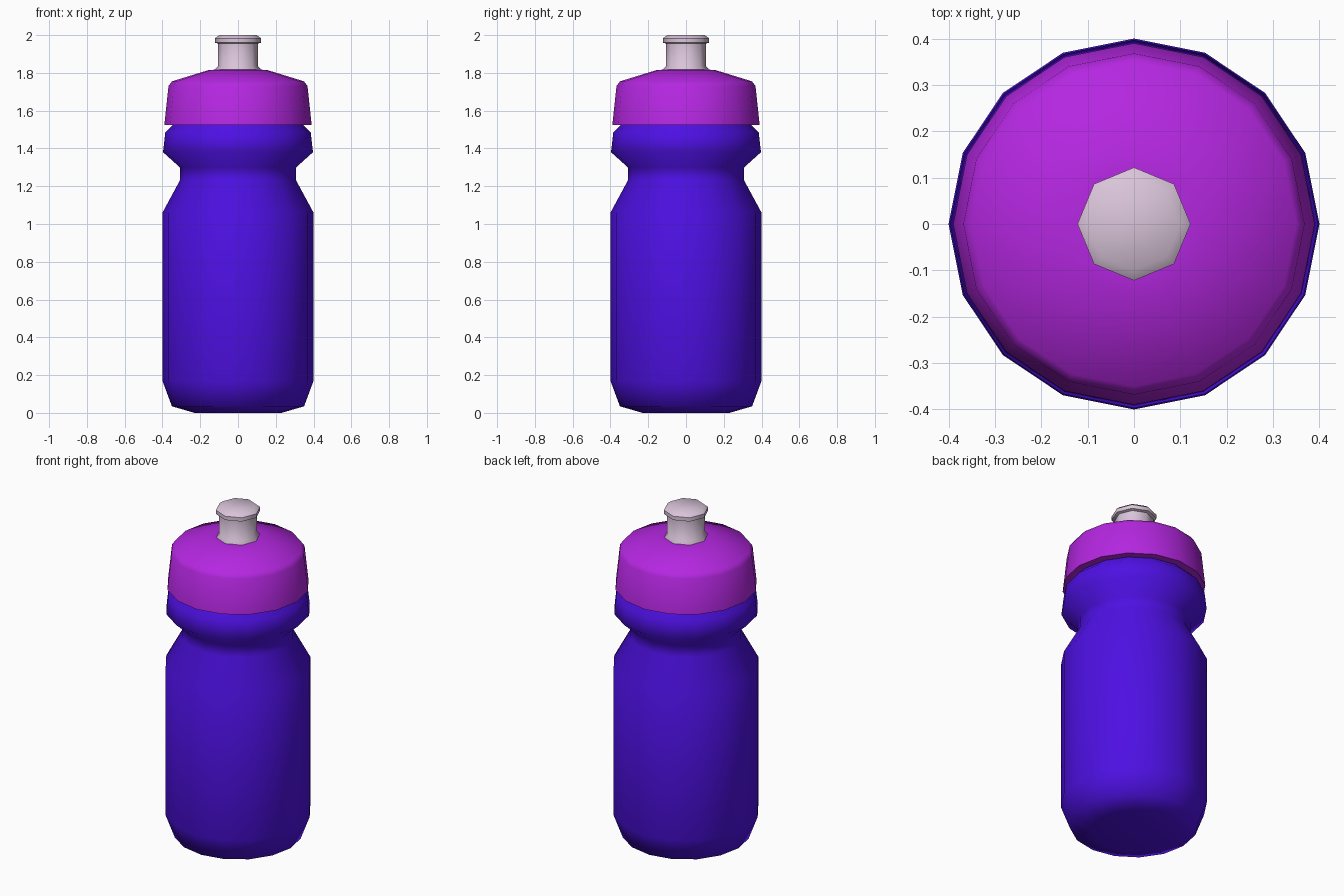
import bpy, bmesh, math

if "Cube" in bpy.data.objects:
    bpy.data.objects.remove(bpy.data.objects["Cube"])


def material(name, rgb):
    m = bpy.data.materials.new(name)
    m.diffuse_color = (*rgb, 1)
    m.use_nodes = True
    m.node_tree.nodes["Principled BSDF"].inputs["Base Color"].default_value = m.diffuse_color
    return m


def lathe(name, profile, sides, mat, smooth_angle):
    """Spin a (radius, height) profile around z and cap both ends."""
    bm = bmesh.new()
    rings = []
    for r, z in profile:
        rings.append([bm.verts.new((r * math.cos(2 * math.pi * i / sides),
                                    r * math.sin(2 * math.pi * i / sides), z))
                      for i in range(sides)])
    for a, b in zip(rings, rings[1:]):
        for i in range(sides):
            j = (i + 1) % sides
            bm.faces.new((a[i], a[j], b[j], b[i]))
    bm.faces.new(rings[0][::-1])
    bm.faces.new(rings[-1])
    bmesh.ops.recalc_face_normals(bm, faces=bm.faces)
    me = bpy.data.meshes.new(name)
    bm.to_mesh(me)
    bm.free()
    me.materials.append(mat)
    ob = bpy.data.objects.new(name, me)
    bpy.context.collection.objects.link(ob)
    bpy.ops.object.select_all(action='DESELECT')
    ob.select_set(True)
    bpy.context.view_layer.objects.active = ob
    bpy.ops.object.shade_smooth_by_angle(angle=math.radians(smooth_angle))
    return ob


blue = material("bottle blue", (0.075, 0.005, 0.76))
purple = material("cap purple", (0.46, 0.02, 0.75))
pale = material("spout pale pink", (0.70, 0.56, 0.70))

# Squeezable body with grip waist
lathe("bottle_body", [(0.23, 0.0), (0.35, 0.035), (0.40, 0.17), (0.40, 1.06),
                      (0.308, 1.23), (0.308, 1.30), (0.397, 1.38),
                      (0.385, 1.485), (0.34, 1.53), (0.33, 1.56)], 16, blue, 65)

# Screw cap
lathe("screw_cap", [(0.33, 1.525), (0.39, 1.525), (0.368, 1.73),
                    (0.35, 1.755), (0.155, 1.815), (0.11, 1.818)], 16, purple, 40)

# Pull spout with lip
lathe("pull_spout", [(0.12, 1.812), (0.12, 1.82), (0.106, 1.835), (0.106, 1.955),
                     (0.122, 1.96), (0.122, 1.983), (0.10, 2.0)], 8, pale, 50)
